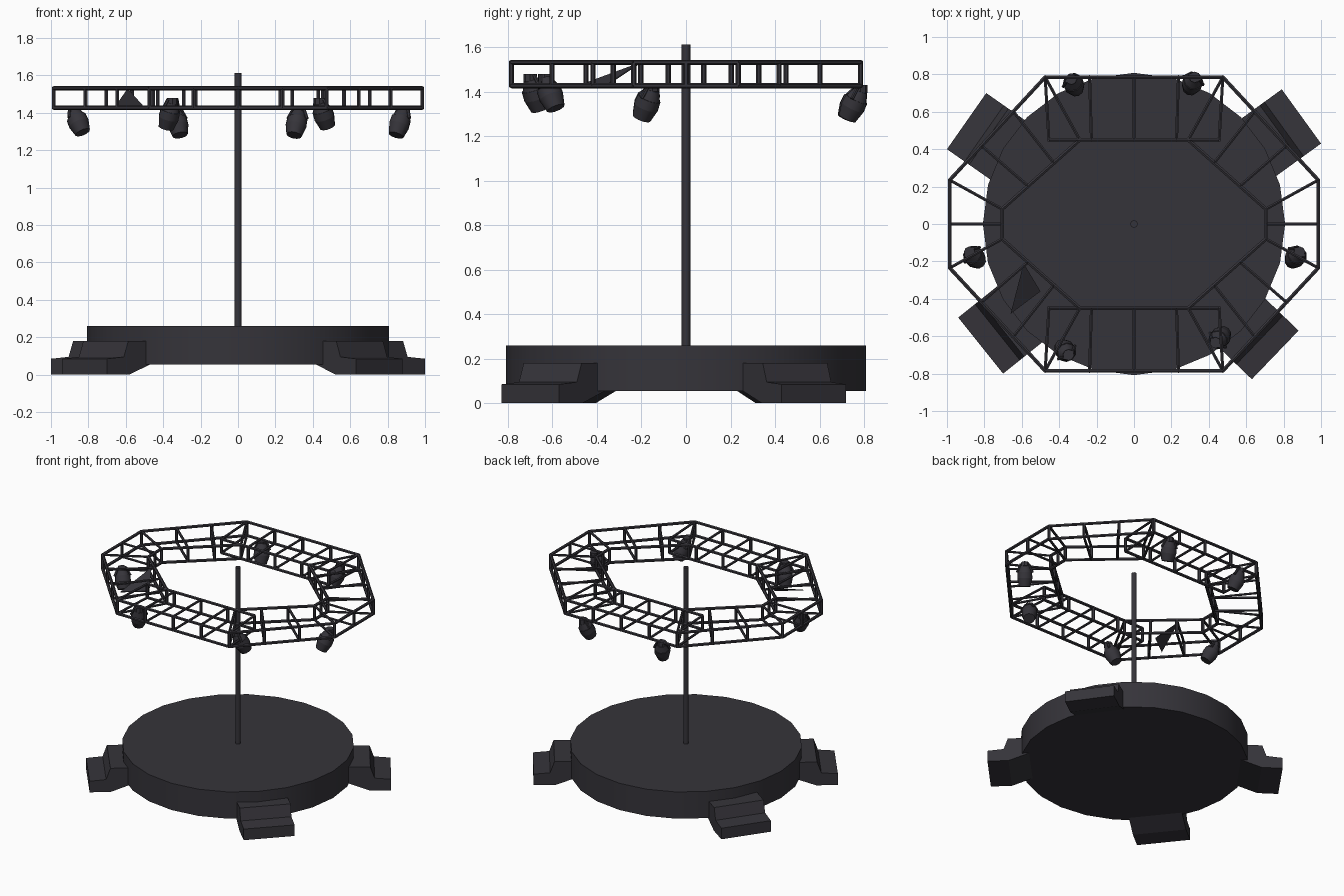
import bpy, bmesh, math
from mathutils import Vector, Matrix

if "Cube" in bpy.data.objects:
    bpy.data.objects.remove(bpy.data.objects["Cube"])

mat = bpy.data.materials.new("dark_charcoal")
mat.diffuse_color = (0.036, 0.034, 0.042, 1)
mat.use_nodes = True
mat.node_tree.nodes["Principled BSDF"].inputs["Base Color"].default_value = mat.diffuse_color


def finish(name, bm, smooth=False):
    bmesh.ops.recalc_face_normals(bm, faces=bm.faces)
    me = bpy.data.meshes.new(name)
    bm.to_mesh(me)
    bm.free()
    ob = bpy.data.objects.new(name, me)
    bpy.context.collection.objects.link(ob)
    me.materials.append(mat)
    if smooth:
        bpy.context.view_layer.objects.active = ob
        ob.select_set(True)
        bpy.ops.object.shade_smooth_by_angle(angle=math.radians(40))
        ob.select_set(False)
    return ob


def tube(bm, a, b, r1, r2=None, sides=8):
    """Closed cylinder or cone running from a to b."""
    a, b = Vector(a), Vector(b)
    d = b - a
    rot = d.to_track_quat('Z', 'Y').to_matrix().to_4x4()
    bmesh.ops.create_cone(bm, cap_ends=True, segments=sides, radius1=r1,
                          radius2=r1 if r2 is None else r2, depth=d.length,
                          matrix=Matrix.Translation((a + b) / 2) @ rot)


# Round stage platform
bm = bmesh.new()
tube(bm, (0, 0, 0.055), (0, 0, 0.26), 0.808, sides=24)
finish("stage_platform", bm, True)

# Centre pole
bm = bmesh.new()
tube(bm, (0, 0, 0.25), (0, 0, 1.612), 0.02, sides=10)
finish("centre_pole", bm, True)

# Four two-tread steps: profile (distance inward, height), extruded sideways
profile = [(0, 0), (0, 0.085), (0.115, 0.095), (0.145, 0.18), (0.31, 0.18),
           (0.31, 0.06), (0.15, 0)]
edges = [((0.79, 0.72), (1.0, 0.43)), ((-1.0, 0.40), (-0.79, 0.70)),
         ((-0.70, -0.80), (-0.94, -0.50)), ((0.88, -0.57), (0.63, -0.83))]
for i, (p, q) in enumerate(edges):
    p, q = Vector(p), Vector(q)
    t = (q - p).normalized()
    inward = Vector((t.y, -t.x))
    if inward.dot(p + q) > 0:
        inward = -inward
    bm = bmesh.new()
    rings = [[bm.verts.new((*(e + inward * d), z)) for d, z in profile] for e in (p, q)]
    bm.faces.new(rings[0])
    bm.faces.new(rings[1])
    for j in range(len(profile)):
        k = (j + 1) % len(profile)
        bm.faces.new((rings[0][j], rings[0][k], rings[1][k], rings[1][j]))
    finish(f"step_{i + 1}", bm)

# Octagonal lighting truss made of straight box-truss modules
LOW, HIGH, BAR = 1.427, 1.532, 0.0115


def module(bm, o1, o2, i1, i2, bays):
    o1, o2, i1, i2 = (Vector((*v, 0)) for v in (o1, o2, i1, i2))
    lo, hi = Vector((0, 0, LOW)), Vector((0, 0, HIGH))
    for h in (lo, hi):
        tube(bm, o1 + h, o2 + h, BAR, sides=6)
        tube(bm, i1 + h, i2 + h, BAR, sides=6)
    for k in range(bays + 1):
        o, i = o1.lerp(o2, k / bays), i1.lerp(i2, k / bays)
        for e in (o, i):
            tube(bm, e + lo, e + hi, BAR, sides=6)
        for h in (lo, hi):
            tube(bm, o + h, i + h, BAR * 0.8, sides=6)


bm = bmesh.new()
for s in (-1, 1):
    module(bm, (-0.475, s * 0.785), (0.475, s * 0.785), (-0.455, s * 0.45), (0.455, s * 0.45), 4)
    module(bm, (s * 0.985, -0.235), (s * 0.985, 0.235), (s * 0.705, -0.08), (s * 0.705, 0.08), 2)
    for t in (-1, 1):
        module(bm, (s * 0.475, t * 0.785), (s * 0.985, t * 0.235), (s * 0.29, t * 0.45),
               (s * 0.705, t * 0.08), 3)
finish("lighting_truss", bm)

# Small triangular gusset plate on the front left of the truss
bm = bmesh.new()
tri = [(-0.59, -0.21, 1.53), (-0.66, -0.48, 1.43), (-0.50, -0.36, 1.43)]
top = [bm.verts.new(v) for v in tri]
low = [bm.verts.new((x, y, z - 0.006)) for x, y, z in tri]
bm.faces.new(top)
bm.faces.new(low)
for j in range(3):
    k = (j + 1) % 3
    bm.faces.new((top[j], top[k], low[k], low[j]))
finish("gusset_plate", bm)

# Six spotlights: rear point and lens point of each can
lights = [((-0.35, -0.70, 1.455), (-0.385, -0.655, 1.32)),
          ((0.435, -0.635, 1.455), (0.48, -0.585, 1.325)),
          ((-0.335, 0.775, 1.405), (-0.31, 0.72, 1.28)),
          ((0.325, 0.785, 1.405), (0.30, 0.725, 1.28)),
          ((-0.88, -0.15, 1.41), (-0.83, -0.20, 1.295)),
          ((0.885, -0.15, 1.41), (0.845, -0.20, 1.28))]
for i, (a, b) in enumerate(lights):
    a, b = Vector(a), Vector(b)
    bm = bmesh.new()
    n = a.lerp(b, 0.3)
    m = a.lerp(b, 0.6)
    tube(bm, a, n, 0.032, 0.05, 10)
    tube(bm, n, m, 0.054, 0.056, 10)
    tube(bm, m, b, 0.056, 0.042, 10)
    # yoke arms and clamp reaching up to the truss
    side = (b - a).cross(Vector((0, 0, 1))).normalized() * 0.056
    for s in (-1, 1):
        tube(bm, n + side * s, a + side * s * 0.5 + Vector((0, 0, 0.02)), 0.009, sides=6)
    tube(bm, a - Vector((0, 0, 0.01)), a + Vector((0, 0, 0.025)), 0.03, sides=8)
    finish(f"spotlight_{i + 1}", bm, True)
